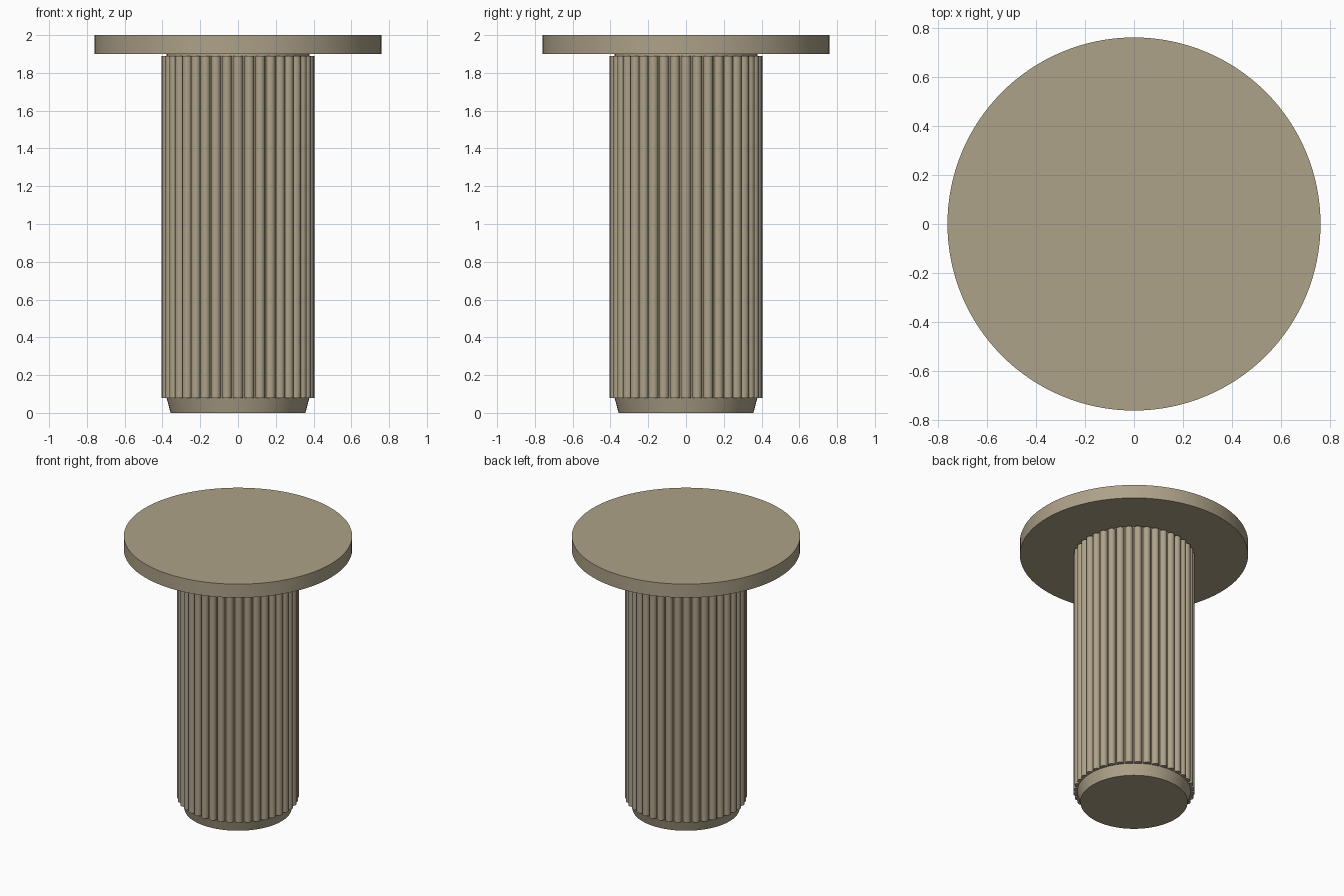
import bpy
import bmesh
import math
from mathutils import Matrix, Vector

cube = bpy.data.objects.get("Cube")
if cube:
    bpy.data.objects.remove(cube, do_unlink=True)

# One warm taupe finish for the whole table
taupe = bpy.data.materials.new("taupe")
taupe.use_nodes = True
colour = (0.42, 0.36, 0.25, 1.0)
taupe.diffuse_color = colour
taupe.node_tree.nodes["Principled BSDF"].inputs["Base Color"].default_value = colour

RIBS = 40
RING = 0.379
RIB_RADIUS = 0.026


def add_cylinder(bm, bottom, top, r_bottom, r_top, sides, centre=(0, 0)):
    place = Matrix.Translation(Vector((*centre, (bottom + top) / 2)))
    bmesh.ops.create_cone(bm, cap_ends=True, segments=sides, radius1=r_bottom,
                          radius2=r_top, depth=top - bottom, matrix=place)


def finish(name, bm):
    mesh = bpy.data.meshes.new(name)
    bm.to_mesh(mesh)
    bm.free()
    mesh.materials.append(taupe)
    obj = bpy.data.objects.new(name, mesh)
    bpy.context.collection.objects.link(obj)
    bpy.ops.object.select_all(action="DESELECT")
    obj.select_set(True)
    bpy.context.view_layer.objects.active = obj
    bpy.ops.object.shade_smooth_by_angle(angle=math.radians(35))
    return obj


# Round table top
bm = bmesh.new()
add_cylinder(bm, 1.9, 2.0, 0.76, 0.76, 128)
finish("table_top", bm)

# Core of the pedestal, reaching up to the top
bm = bmesh.new()
add_cylinder(bm, 0.08, 1.9, 0.378, 0.378, 96)
finish("pedestal_core", bm)

# Tapered foot
bm = bmesh.new()
add_cylinder(bm, 0.0, 0.08, 0.357, 0.378, 96)
finish("tapered_foot", bm)

# Ring of round ribs around the core
bm = bmesh.new()
for i in range(RIBS):
    angle = math.tau * i / RIBS
    centre = (RING * math.cos(angle), RING * math.sin(angle))
    add_cylinder(bm, 0.08, 1.89, RIB_RADIUS, RIB_RADIUS, 24, centre)
finish("pedestal_ribs", bm)
